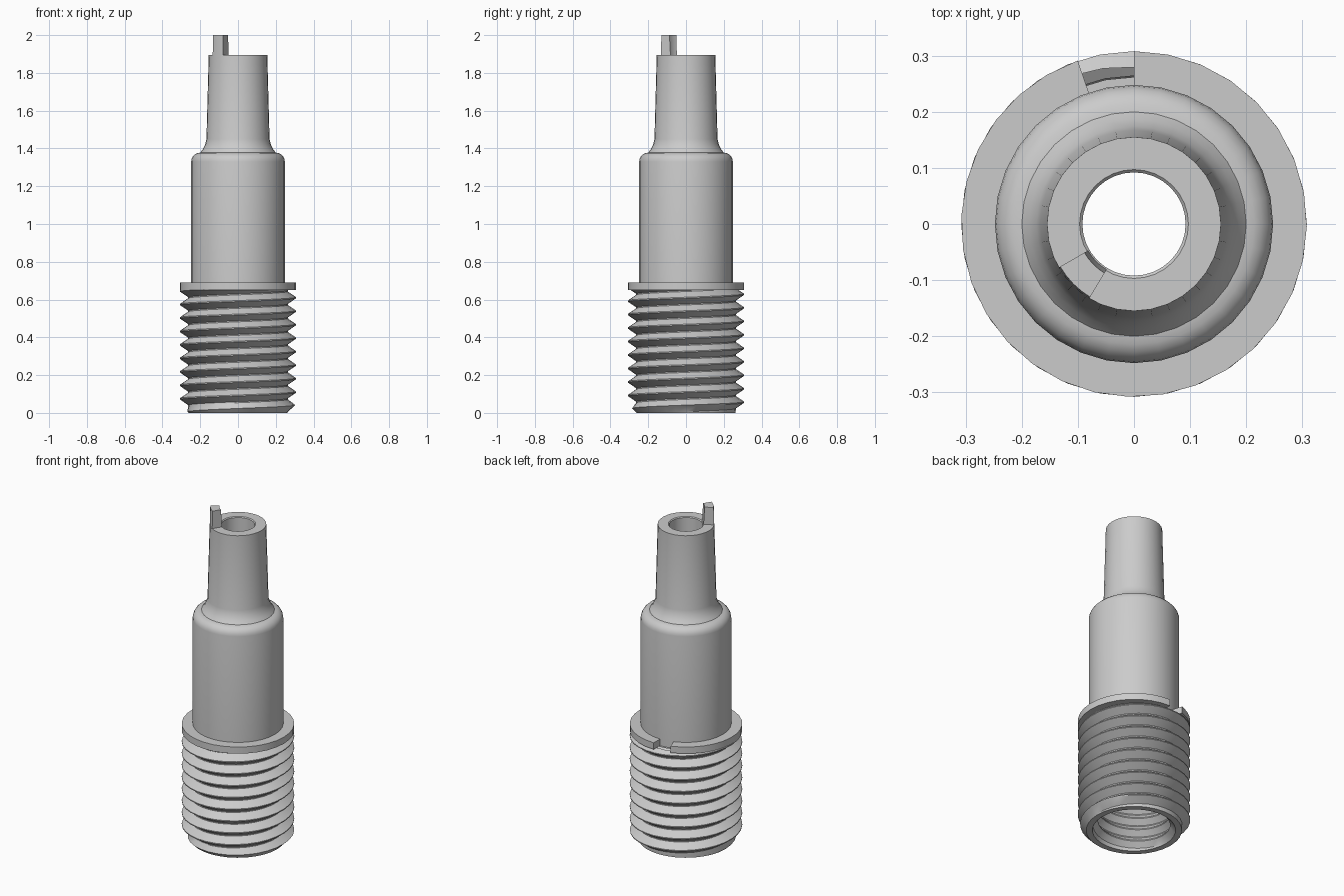
import bpy, bmesh, math

cube = bpy.data.objects.get("Cube")
if cube:
    bpy.data.objects.remove(cube, do_unlink=True)

SIDES = 32
PITCH = 0.0714
FLANGE_Z = 0.65
SHOULDER_Z = 0.69

metal = bpy.data.materials.new("plain_grey")
metal.use_nodes = True
metal.diffuse_color = (0.6, 0.6, 0.6, 1)
metal.node_tree.nodes["Principled BSDF"].inputs["Base Color"].default_value = (0.6, 0.6, 0.6, 1)


def finish(name, bm, angle=30):
    bmesh.ops.remove_doubles(bm, verts=bm.verts, dist=0.0002)
    mesh = bpy.data.meshes.new(name)
    bm.to_mesh(mesh)
    bm.free()
    mesh.materials.append(metal)
    obj = bpy.data.objects.new(name, mesh)
    bpy.context.collection.objects.link(obj)
    bpy.ops.object.select_all(action='DESELECT')
    bpy.context.view_layer.objects.active = obj
    obj.select_set(True)
    bpy.ops.object.shade_smooth_by_angle(angle=math.radians(angle))
    return obj


def skin(bm, columns, flip=False):
    """Join neighbouring columns of points with quads."""
    cols = [[bm.verts.new(p) for p in col] for col in columns]
    for a, b in zip(cols, cols[1:]):
        for i in range(len(a) - 1):
            quad = (a[i], b[i], b[i + 1], a[i + 1])
            bm.faces.new(quad[::-1] if flip else quad)
    return cols


def polar(r, a, z):
    return (r * math.cos(a), r * math.sin(a), z)


def lathe(name, profile, start=0, end=360, steps=SIDES, caps=False):
    """Sweep an (r, z) profile about z; a part sweep can be capped."""
    bm = bmesh.new()
    angles = [math.radians(start + (end - start) * i / steps) for i in range(steps + 1)]
    cols = skin(bm, [[polar(r, a, z) for r, z in profile] for a in angles])
    if caps:
        bm.faces.new(cols[0][:-1])
        bm.faces.new(cols[-1][-2::-1])
    return finish(name, bm)


def thread(name, low, high, z0, z1, limit, flip=False):
    """Right-hand helical thread between two heights."""
    marks = [0.0, 0.08, 0.5, 0.58]

    def radius(z, a):
        t = ((z / PITCH) - a / math.tau) % 1
        if t < 0.08:
            f = 0
        elif t < 0.5:
            f = (t - 0.08) / 0.42
        elif t < 0.58:
            f = 1
        else:
            f = (1 - t) / 0.42
        return limit(low + (high - low) * f, z)

    turns = range(int(z0 / PITCH) - 2, int(z1 / PITCH) + 2)
    columns = []
    for i in range(SIDES + 1):
        a = math.tau * i / SIDES
        heights = [min(max((k + m + a / math.tau) * PITCH, z0), z1) for k in turns for m in marks]
        columns.append([polar(radius(z, a), a, z) for z in heights])
    bm = bmesh.new()
    skin(bm, columns, flip)
    bmesh.ops.dissolve_degenerate(bm, dist=0.0001, edges=bm.edges)
    return finish(name, bm, 25)


def arc(cr, cz, rad, a0, a1, n=5):
    """Points of a rounded corner in the (r, z) plane."""
    angles = [math.radians(a0 + (a1 - a0) * i / n) for i in range(n + 1)]
    return [(cr + rad * math.cos(a), cz + rad * math.sin(a)) for a in angles]


# Hollow body: straight barrel, rounded shoulder, fillet, tapered neck, bore
barrel = [(0.262, FLANGE_Z), (0.248, FLANGE_Z), (0.248, 1.33)]
shoulder = arc(0.2, 1.33, 0.048, 0, 90)
fillet = [(0.187, 1.395), (0.174, 1.42), (0.167, 1.45)]
neck = [(0.155, 1.895), (0.097, 1.895), (0.092, 1.89)]
bore = [(0.092, 0.66), (0.2, 0.6)]
lathe("hollow_body", barrel + shoulder + fillet + neck + bore)

# Flange ring with a notch at the back
ring = [(0.245, FLANGE_Z), (0.308, FLANGE_Z), (0.308, SHOULDER_Z), (0.245, SHOULDER_Z), (0.245, FLANGE_Z)]
lathe("notched_flange", ring, 109, 450, 30, caps=True)

# Outer thread with a chamfered lower end, and the inner thread
thread("outer_thread", 0.264, 0.308, 0, FLANGE_Z, lambda r, z: min(r, 0.262 + z))
thread("inner_thread", 0.198, 0.225, 0, 0.6, lambda r, z: max(r, 0.228 - z), flip=True)
lathe("bottom_rim", [(0.228, 0), (0.262, 0)])

# Locating tab on the neck's rim
tab = [(0.094, 1.885), (0.155, 1.885), (0.152, 2.0), (0.102, 2.0), (0.098, 1.92), (0.094, 1.885)]
lathe("locating_tab", tab, 210, 239, 4, caps=True)
